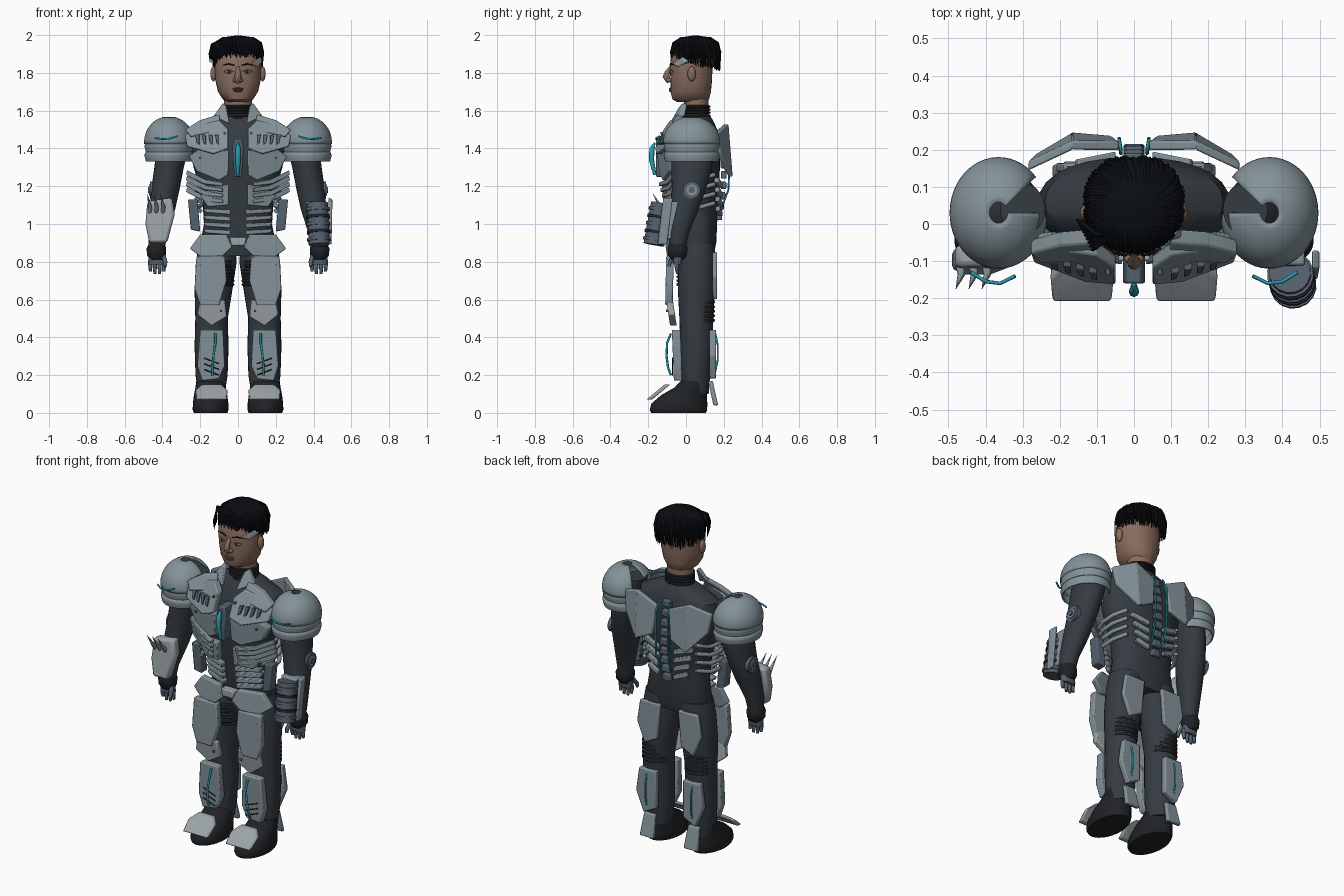
import bpy, bmesh, random
from math import sin, cos, pi, radians
from mathutils import Vector
random.seed(4)

def mat(name, r, g, b):
    m = bpy.data.materials.new(name)
    m.diffuse_color = (r, g, b, 1)
    return m
ARMOR, LIGHT = mat("armor", .23, .29, .32), mat("light_armor", .33, .37, .385)
SUIT, DARK = mat("suit", .035, .044, .053), mat("rubber", .014, .016, .019)
STEEL, CYAN = mat("blue_steel", .09, .12, .155), mat("cyan_glow", .02, .35, .45)
SKIN, HAIR = mat("skin", .25, .15, .11), mat("hair", .003, .004, .006)
LIP, EYE = mat("lips", .12, .055, .045), mat("eyes", .45, .4, .3)

def finish(name, bm, m, mirror=False, bevel=0):
    bmesh.ops.recalc_face_normals(bm, faces=bm.faces)
    me = bpy.data.meshes.new(name)
    bm.to_mesh(me)
    bm.free()
    me.materials.append(m)
    o = bpy.data.objects.new(name, me)
    bpy.context.collection.objects.link(o)
    if mirror:
        o.modifiers.new("mirror", 'MIRROR').use_mirror_merge = False
    if bevel:
        b = o.modifiers.new("bevel", 'BEVEL')
        b.width, b.segments = bevel, 2
    bpy.context.view_layer.objects.active = o
    o.select_set(True)
    bpy.ops.object.shade_smooth_by_angle(angle=radians(40))
    o.select_set(False)
    return o

def loft(name, secs, m, mirror=False, n=28, e=1.0):
    """Horizontal oval sections (x, y, z, rx, ry) skinned together."""
    bm = bmesh.new()
    f = lambda v: (abs(v) ** e) * (1 if v > 0 else -1)
    rings = [[bm.verts.new((x + rx * f(cos(2 * pi * i / n)), y + ry * f(sin(2 * pi * i / n)), z))
              for i in range(n)] for x, y, z, rx, ry in secs]
    for a, b in zip(rings, rings[1:]):
        for i in range(n):
            bm.faces.new((a[i], a[(i + 1) % n], b[(i + 1) % n], b[i]))
    bm.faces.new(rings[0])
    bm.faces.new(rings[-1])
    return finish(name, bm, m, mirror)

def plate(name, pts, y, m=ARMOR, kx=0, kz=0, th=.025, mirror=True, bevel=.006):
    """Flat (x, z) outline, tilted by kx / kz about its first point and thickened in y."""
    bm = bmesh.new()
    x0, z0 = pts[0]
    vs = [bm.verts.new((x, y + kx * (x - x0) + kz * (z - z0), z)) for x, z in pts]
    r = bmesh.ops.extrude_face_region(bm, geom=[bm.faces.new(vs)])
    bmesh.ops.translate(bm, vec=(0, th, 0), verts=[v for v in r['geom'] if isinstance(v, bmesh.types.BMVert)])
    return finish(name, bm, m, mirror, bevel)

def tube(name, pts, r, m, taper=None, mirror=False, res=2):
    for s in ((1, -1) if mirror else (1,)):
        c = bpy.data.curves.new(name, 'CURVE')
        c.dimensions, c.bevel_depth, c.bevel_resolution, c.use_fill_caps = '3D', r, res, True
        sp = c.splines.new('POLY')
        sp.points.add(len(pts) - 1)
        for i, p in enumerate(pts):
            sp.points[i].co = (s * p[0], p[1], p[2], 1)
            sp.points[i].radius = taper[i] if taper else 1
        sp.use_smooth = True
        c.materials.append(m)
        bpy.context.collection.objects.link(bpy.data.objects.new(name, c))

def ball(name, loc, size, m, mirror=False):
    bm = bmesh.new()
    bmesh.ops.create_uvsphere(bm, u_segments=20, v_segments=12, radius=1)
    for v in bm.verts:
        v.co = Vector([v.co[i] * size[i] + loc[i] for i in range(3)])
    return finish(name, bm, m, mirror)

# undersuit body, legs, arms
loft("torso", [(0, .06, .83, .17, .085), (0, .06, .9, .2, .1), (0, .06, 1, .18, .105), (0, .055, 1.15, .19, .115),
               (0, .05, 1.3, .235, .13), (0, .05, 1.42, .26, .13), (0, .06, 1.5, .24, .105),
               (0, .06, 1.545, .15, .085), (0, .06, 1.57, .08, .07)], SUIT, e=.88)
loft("leg", [(.14, .05, .1, .07, .07), (.14, .05, .2, .085, .078), (.14, .055, .35, .09, .085), (.14, .055, .5, .086, .09),
             (.13, .055, .65, .1, .098), (.115, .06, .8, .108, .1), (.11, .06, .9, .095, .09)], SUIT, True)
loft("arm", [(.43, -.045, .86, .04, .04), (.425, -.04, .95, .052, .055), (.4, -.01, 1.08, .068, .078),
             (.385, .015, 1.18, .075, .09), (.365, .03, 1.3, .078, .108), (.34, .035, 1.43, .085, .11),
             (.3, .04, 1.51, .06, .07)], SUIT, True)
for r, x, m in ((.047, .455, STEEL), (.03, .461, ARMOR), (.016, .466, STEEL)):
    tube("elbow_disc", [(x - .02, .03, 1.18), (x + .01, .03, 1.18)], r, m, mirror=True, res=5)

# boots with toe and heel guards
loft("boot", [(.145, -.04, 0, .088, .145), (.145, -.04, .015, .095, .152), (.145, -.035, .05, .094, .148),
              (.145, -.01, .095, .088, .12), (.145, .025, .135, .08, .085), (.145, .045, .17, .076, .072)], DARK, True)
plate("toe_guard", [(.06, .07), (.22, .07), (.225, .12), (.19, .15), (.09, .15), (.055, .12)], -.21, LIGHT, kz=1.2, th=.03)
plate("heel_guard", [(.1, .04), (.19, .04), (.18, .17), (.11, .17)], .145, kz=-.22)

# front leg armour
plate("thigh_plate", [(.07, .83), (.22, .83), (.23, .66), (.2, .57), (.1, .57), (.06, .7)], -.105, kz=.02, th=.04)
plate("knee_plate", [(.07, .6), (.2, .6), (.215, .52), (.14, .46), (.06, .51)], -.105, LIGHT, kz=-.15, th=.035)
plate("shin_plate", [(.08, .44), (.2, .44), (.215, .25), (.19, .17), (.1, .18), (.07, .25)], -.075, kz=-.04, th=.045)
tube("shin_light", [(.12, -.08, .42), (.12, -.1, .37), (.13, -.103, .3), (.135, -.095, .24), (.135, -.08, .2)], .006, CYAN, mirror=True)
for i in range(3):
    tube("shin_groove", [(.1, -.072, .26 - .03 * i), (.18, -.072, .29 - .03 * i)], .003, DARK, mirror=True)
# rear leg armour
plate("rear_thigh_plate", [(.06, .85), (.19, .85), (.21, .72), (.16, .6), (.08, .64)], .14, th=.025)
plate("calf_plate", [(.09, .44), (.2, .44), (.22, .3), (.17, .18), (.09, .22)], .125, th=.035)
tube("calf_light", [(.15, .155, .42), (.15, .168, .36), (.15, .168, .28), (.15, .155, .22)], .005, CYAN, mirror=True)
for i in range(5):
    z = .49 + .024 * i
    tube("knee_rib", [(.14 + .075 * cos(pi * t / 8), .07 + .075 * sin(pi * t / 8), z) for t in range(9)], .009, DARK, mirror=True)
for i in range(7):
    tube("inner_thigh_rib", [(.025, .03, .68 + .02 * i), (.04, -.01, .68 + .02 * i), (.09, -.045, .68 + .02 * i)], .007, DARK, mirror=True)

# hips and abdomen
plate("hip_plate", [(.03, .88), (.06, .945), (.2, .945), (.255, .87), (.19, .82), (.08, .83)], -.11, kx=.25, kz=.1, th=.035)
plate("buckle", [(-.045, .93), (.045, .93), (.035, .885), (-.035, .885)], -.1, LIGHT, th=.05, mirror=False)
for i in range(4):
    z = 1.07 - .036 * i
    plate("abdomen_strip", [(.04, z - .02), (.17, z - .01), (.185, z + .012), (.04, z + .006)], -.095 + .006 * i, kx=.35, th=.035, bevel=.004)
plate("waist_pod", [(.2, .96), (.25, .97), (.265, 1.13), (.215, 1.13)], -.06, STEEL, th=.06)
# chest armour
plate("waist_plate", [(.05, 1.21), (.05, 1.1), (.16, 1.09), (.2, 1.15), (.13, 1.2)], -.13, kx=.3, kz=-.1, th=.045)
for i in range(4):
    z = 1.2 - .03 * i
    plate("front_rib", [(.08, z), (.18, z + .012), (.275, z + .06), (.27, z + .085), (.17, z + .035), (.08, z + .02)],
          -.145 + .008 * i, kx=.42, th=.03, bevel=.004)
plate("lower_chest_plate", [(.05, 1.39), (.05, 1.26), (.1, 1.23), (.22, 1.28), (.26, 1.36), (.2, 1.4)], -.155, kx=.3, kz=-.1, th=.05)
plate("upper_chest_plate", [(.05, 1.4), (.13, 1.37), (.27, 1.41), (.28, 1.47), (.22, 1.52), (.1, 1.55), (.05, 1.5)], -.165, kx=.25, kz=.45, th=.05)
plate("shoulder_plate", [(.09, 1.5), (.25, 1.46), (.28, 1.5), (.2, 1.55), (.1, 1.58)], -.1, kx=.1, kz=.6, th=.04)
for i in range(4):
    x = .1 + .035 * i
    plate("chest_vent", [(x, 1.47), (x + .022, 1.475), (x + .014, 1.43), (x, 1.42)], -.145 + .25 * (x - .05), STEEL, kz=.4, th=.03, bevel=.002)
for x, z, y in ((.07, 1.48, -.13), (.24, 1.5, -.075), (.2, 1.35, -.11), (.2, .78, -.1), (.09, .54, -.1)):
    tube("bolt", [(x, y + .02, z), (x, y - .006, z)], .007, STEEL, mirror=True)
plate("core_housing", [(-.03, 1.4), (-.02, 1.45), (.02, 1.45), (.03, 1.4), (.02, 1.25), (-.02, 1.25)], -.16, STEEL, th=.09, mirror=False)
tube("core_light", [(0, -.165, 1.43), (0, -.18, 1.4), (0, -.183, 1.34), (0, -.165, 1.26)], .014, CYAN, (.3, 1, 1, .6))

# back armour and spine
plate("upper_back_plate", [(.17, 1.53), (.04, 1.47), (.06, 1.3), (.17, 1.25)], .2, kx=.05, kz=-.08, th=.025)
plate("outer_back_plate", [(.165, 1.53), (.285, 1.48), (.27, 1.37), (.165, 1.25)], .2, kx=-.5, kz=-.08, th=.025)
for i in range(9):
    z = 1.02 + .055 * i
    plate("spine_block", [(-.03, z), (.03, z), (.022, z + .04), (-.022, z + .04)], .15 + .035 * sin(pi * (i + 1) / 10), STEEL, th=.03, mirror=False)
for i in range(4):
    z = 1.22 - .05 * i
    plate("rear_rib", [(.05, z - .03), (.16 - .01 * i, z), (.15 - .01 * i, z + .026), (.05, z - .003)], .17, kx=-.2, th=.025, bevel=.004)
    tube("side_rib", [(.17, .15, z + .04), (.215, .08, z + .02), (.22, 0, z + .01), (.2, -.06, z)], .012, ARMOR, mirror=True)
tube("spine_light", [(.035, .2, 1.5), (.04, .226, 1.44), (.04, .23, 1.3), (.04, .224, 1.18), (.035, .19, 1.09)], .005, CYAN, mirror=True)

# pauldrons: open-sided domes with two lames
def shell(name, prof, a0=-180, a1=140, n=44):
    bm = bmesh.new()
    rows = []
    for i in range(n + 1):
        a = radians(a0 + (a1 - a0) * i / n)
        rows.append([bm.verts.new((.365 + r * cos(a), .03 + r * 1.14 * sin(a), z)) for r, z in prof])
    for p, q in zip(rows, rows[1:]):
        for j in range(len(prof) - 1):
            bm.faces.new((p[j], q[j], q[j + 1], p[j + 1]))
    finish(name, bm, ARMOR, True).modifiers.new("solid", 'SOLIDIFY').thickness = .008
shell("pauldron_dome", [(.132 * cos(radians(t)), 1.435 + .135 * sin(radians(t))) for t in range(-5, 80, 7)])
for z in (1.38, 1.33):
    shell("pauldron_lame", [(.12, z), (.123, z + .002), (.13, z + .03), (.128, z + .045), (.12, z + .054)])
tube("pauldron_light", [(.32, -.14, 1.465), (.36, -.16, 1.452), (.4, -.155, 1.45), (.44, -.13, 1.455)], .005, CYAN, mirror=True)

# hands
loft("wrist_cuff", [(.43, -.045, .81, .035, .032), (.432, -.045, .835, .05, .05), (.432, -.045, .87, .052, .054), (.43, -.045, .9, .04, .044)], DARK, True)
loft("palm", [(.43, -.045, .785, .04, .022), (.43, -.045, .84, .045, .028)], STEEL, True, e=.7)
for x, l in ((.392, .75), (.415, .735), (.44, .735), (.464, .75)):
    tube("finger", [(x, -.045, .81), (x, -.05, .775), (x, -.045, l)], .011, STEEL, (1.1, 1, .7), True)
tube("thumb", [(.395, -.06, .83), (.385, -.085, .8), (.385, -.09, .775)], .012, STEEL, (1.1, 1, .7), True)

# forearm device on one side, bladed guard on the other
A, B = Vector((.42, -.13, 1.11)), Vector((.43, -.17, .89))
tube("forearm_canister", [A, B], .056, STEEL, res=6)
for i in range(5):
    p, q = A.lerp(B, .12 + .18 * i), A.lerp(B, .19 + .18 * i)
    tube("canister_ring", [p, q], .063, DARK if i % 2 else STEEL, res=6)
plate("forearm_side_plate", [(.48, 1.14), (.5, 1.13), (.495, .89), (.48, .9)], -.12, kz=.12, th=.05, mirror=False)
plate("forearm_mount", [(.36, 1.12), (.46, 1.12), (.46, .92), (.39, .92)], -.11, kz=.2, th=.07, mirror=False)
plate("forearm_guard", [(-.48, 1.12), (-.35, 1.14), (-.335, 1.05), (-.375, .9), (-.47, .9), (-.49, 1)], -.115, LIGHT, kz=.1, th=.06, mirror=False, bevel=.015)
for i in range(3):
    x = -.47 + .035 * i
    tube("guard_blade", [(x, -.1, 1.05), (x + .005, -.135, 1.09), (x - .01, -.175, 1.16)], .013, ARMOR, (1, .8, .05))

# neck and collar
loft("neck", [(0, .055, 1.55, .075, .065), (0, .055, 1.7, .075, .065)], SKIN)
for i in range(5):
    z = 1.55 + .016 * i
    loft("neck_ring", [(0, .055, z, .075, .067), (0, .055, z + .004, .085, .074), (0, .055, z + .011, .085, .074), (0, .055, z + .015, .075, .067)], DARK)
plate("collar_plate", [(.045, 1.53), (.13, 1.57), (.08, 1.64), (.06, 1.62)], -.09, kx=.4, kz=.5, th=.03)

# head and face
loft("head", [(0, .03, 1.645, .05, .075), (0, .025, 1.66, .08, .097), (0, .025, 1.7, .106, .107), (0, .028, 1.76, .12, .11),
              (0, .027, 1.83, .124, .113), (0, .032, 1.9, .12, .11), (0, .045, 1.96, .08, .085)], SKIN, e=.95)
tube("nose", [(0, -.08, 1.83), (0, -.1, 1.8), (0, -.106, 1.78), (0, -.088, 1.752)], .018, SKIN, (.5, .8, 1, .8), res=4)
ball("nostril_wing", (.014, -.09, 1.762), (.013, .016, .012), SKIN, True)
ball("ear", (.13, .03, 1.795), (.016, .022, .04), SKIN, True)
ball("eye", (.048, -.072, 1.805), (.02, .012, .009), EYE, True)
ball("iris", (.048, -.082, 1.805), (.008, .005, .008), DARK, True)
tube("eyelid", [(.025, -.08, 1.807), (.048, -.085, 1.816), (.072, -.068, 1.808)], .003, SKIN, mirror=True)
tube("brow", [(.02, -.085, 1.84), (.05, -.079, 1.848), (.08, -.06, 1.84)], .004, HAIR, (.8, 1, .4), True)
ball("upper_lip", (0, -.079, 1.716), (.03, .012, .006), LIP)
ball("lower_lip", (0, -.079, 1.706), (.025, .012, .007), LIP)
plate("temple_implant", [(.07, 1.85), (.1, 1.83), (.13, 1.86), (.12, 1.885)], -.08, LIGHT, kx=1.2, th=.025, mirror=False)

# hair cap and strands, squarer at the back
loft("hair_cap", [(0, .05, 1.875, .124, .122), (0, .05, 1.93, .13, .125), (0, .05, 1.965, .115, .108), (0, .05, 1.988, .075, .07), (0, .05, 1.997, .02, .02)], HAIR)
for i in range(220):
    a = 2 * pi * i / 220 + random.uniform(-.03, .03)
    back = .5 + .5 * sin(a)
    end = 1.865 - .045 * back + random.uniform(-.012, .012)
    R = random.uniform(.126, .134) * (1 + .1 * back * abs(sin(2 * a)))
    pts = [(R * k * cos(a + t), .05 + R * .97 * k * sin(a + t), z) for k, t, z in
           ((.2, -.3, 1.99), (.6, -.2, 1.983), (.9, -.1, 1.958), (1, 0, 1.91), (.98, .03, end))]
    tube("hair_strand", pts, .006, HAIR, (.8, 1, 1, .9, .3), res=0)
for i in range(9):
    x = -.1 - .005 * i
    tube("loose_lock", [(x + .04, -.03, 1.97), (x, -.06 + .008 * i, 1.95), (x - .012, -.07 + .01 * i, 1.9), (x - .008, -.07 + .01 * i, 1.85)], .006, HAIR, (1, 1, .8, .1), res=0)
